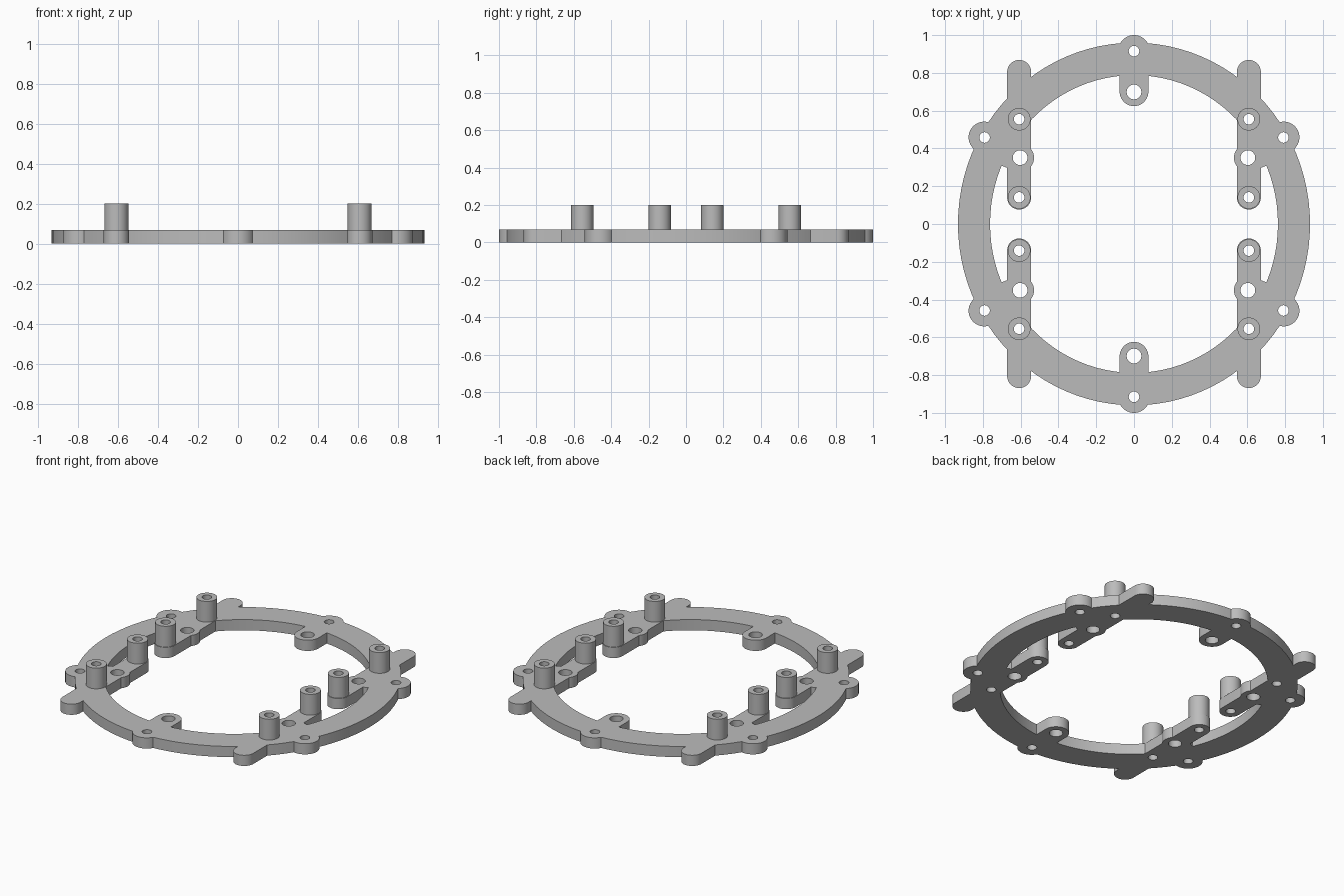
import bpy
import bmesh
from math import sin, cos, pi, radians

if "Cube" in bpy.data.objects:
    bpy.data.objects.remove(bpy.data.objects["Cube"], do_unlink=True)

PLATE_TOP, POST_TOP = 0.068, 0.2
SIGNS = (-1, 1)

grey = bpy.data.materials.new("plain grey")
grey.use_nodes = True
colour = (0.5, 0.5, 0.5, 1)
grey.diffuse_color = colour
grey.node_tree.nodes["Principled BSDF"].inputs["Base Color"].default_value = colour


def prism(name, points, bottom=0.0, top=PLATE_TOP):
    """Extrude a flat outline from bottom to top."""
    bm = bmesh.new()
    face = bm.faces.new([bm.verts.new((x, y, bottom)) for x, y in points])
    made = bmesh.ops.extrude_face_region(bm, geom=[face])["geom"]
    verts = [v for v in made if isinstance(v, bmesh.types.BMVert)]
    bmesh.ops.translate(bm, verts=verts, vec=(0, 0, top - bottom))
    bmesh.ops.recalc_face_normals(bm, faces=bm.faces)
    mesh = bpy.data.meshes.new(name)
    bm.to_mesh(mesh)
    bm.free()
    mesh.materials.append(grey)
    obj = bpy.data.objects.new(name, mesh)
    bpy.context.collection.objects.link(obj)
    return obj


def ellipse(rx, ry, n=96):
    return [(rx * cos(2 * pi * i / n), ry * sin(2 * pi * i / n)) for i in range(n)]


def slot(x, y0, y1, r, n=36):
    """Round-ended outline along y; a circle when y0 equals y1."""
    low, high = sorted((y0, y1))
    angles = [2 * pi * (i + 0.5) / n for i in range(n)]
    return [(x + r * cos(a), (high if sin(a) > 0 else low) + r * sin(a)) for a in angles]


def combine(target, tool, operation):
    """Apply a boolean and discard the tool."""
    mod = target.modifiers.new(operation.lower(), "BOOLEAN")
    mod.operation, mod.solver, mod.object = operation, "EXACT", tool
    tool.hide_render = True
    bpy.context.view_layer.objects.active = target
    bpy.ops.object.modifier_apply(modifier=mod.name)
    bpy.data.objects.remove(tool, do_unlink=True)


def drill(target, x, y, r):
    combine(target, prism("drill", slot(x, y, y, r), -0.1, 0.4), "DIFFERENCE")


def finish(obj):
    bpy.ops.object.select_all(action="DESELECT")
    obj.select_set(True)
    bpy.context.view_layer.objects.active = obj
    bpy.ops.object.shade_smooth_by_angle(angle=radians(30))


# Oval ring
plate = prism("ring_plate", ellipse(0.932, 0.96))
combine(plate, prism("opening", ellipse(0.762, 0.788), -0.1, 0.4), "DIFFERENCE")

outlines, holes, posts = [], [], []
for sy in SIGNS:
    # Front and back ears with the inward tabs
    outlines += [slot(0, sy * 0.917, sy * 0.917, 0.083),
                 slot(0, sy * 0.7, sy * 0.85, 0.076)]
    holes += [(0, sy * 0.915, 0.028), (0, sy * 0.699, 0.039)]
    for sx in SIGNS:
        # Side ear, straight arm, round boss and the web joining it to the ring
        outlines += [slot(sx * 0.793, sy * 0.459, sy * 0.459, 0.083),
                     slot(sx * 0.608, sy * 0.14, sy * 0.805, 0.0635),
                     slot(sx * 0.603, sy * 0.351, sy * 0.351, 0.074),
                     [(sx * x, sy * y) for x, y in
                      ((0.64, 0.284), (0.72, 0.317), (0.72, 0.42), (0.64, 0.42))]]
        holes += [(sx * 0.791, sy * 0.458, 0.028), (sx * 0.603, sy * 0.351, 0.039)]
        posts += [(sx * 0.608, sy * y) for y in (0.141, 0.555)]

for outline in outlines:
    combine(plate, prism("lug", outline), "UNION")
for x, y, r in holes + [(x, y, 0.028) for x, y in posts]:
    drill(plate, x, y, r)
finish(plate)

# Hollow standoffs on the arms
for x, y in posts:
    side = "left" if x > 0 else "right"
    end = "back" if y > 0 else "front"
    place = "outer" if abs(y) > 0.3 else "inner"
    post = prism(f"{end}_{side}_{place}_standoff", slot(x, y, y, 0.06), PLATE_TOP, POST_TOP)
    drill(post, x, y, 0.028)
    finish(post)
